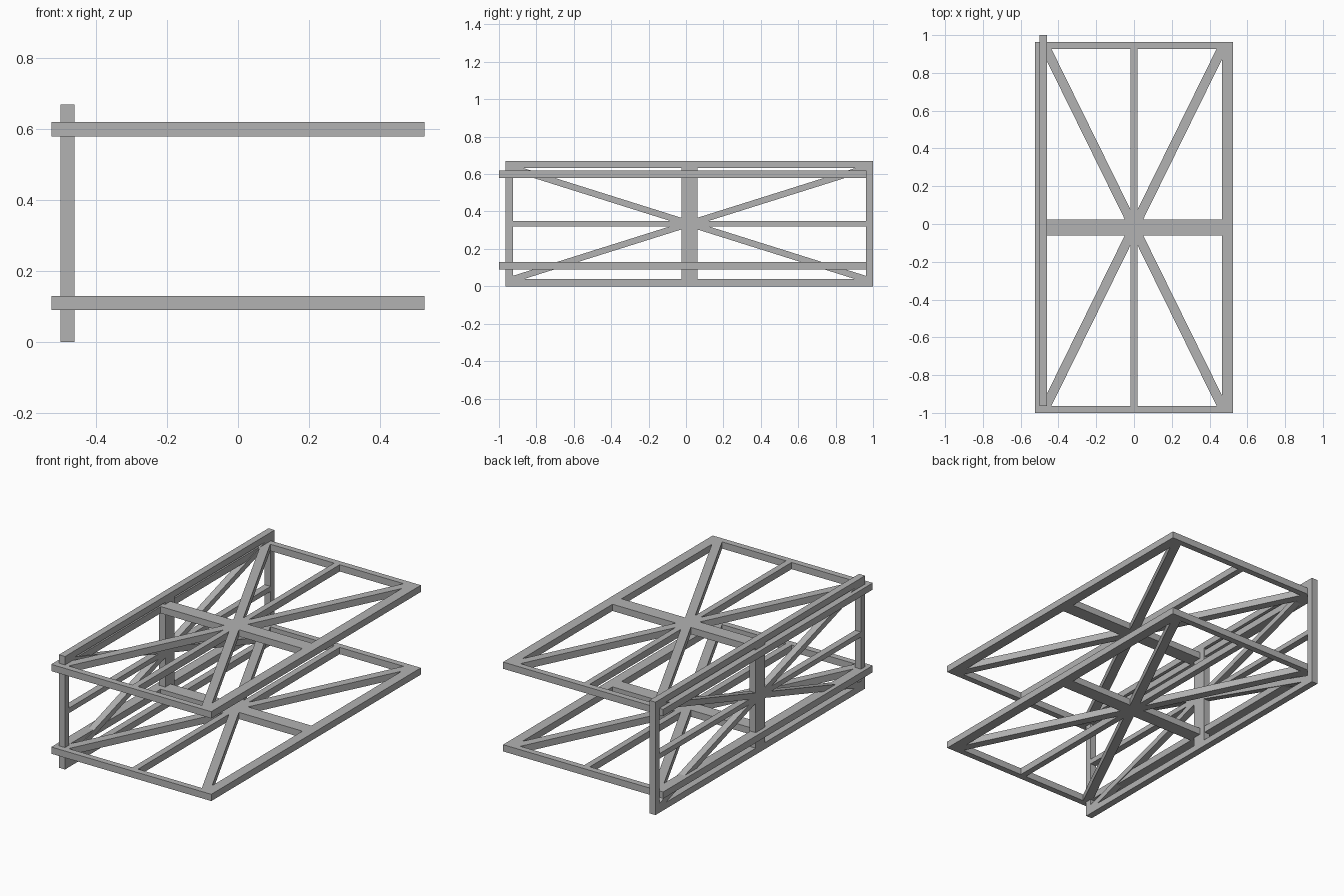
import bpy, bmesh, math
from mathutils import Matrix, Vector

if "Cube" in bpy.data.objects:
    bpy.data.objects.remove(bpy.data.objects["Cube"], do_unlink=True)

# Single material
grey = bpy.data.materials.new("plain grey")
grey.use_nodes = True
colour = (0.45, 0.45, 0.45, 1)
grey.diffuse_color = colour
grey.node_tree.nodes["Principled BSDF"].inputs["Base Color"].default_value = colour

THICK = 0.04


def bar(name, start, end, width, place):
    """Flat bar between two points of the frame plane, put in the scene by place."""
    a, b = Vector((*start, 0)), Vector((*end, 0))
    run = b - a
    bm = bmesh.new()
    bmesh.ops.create_cube(bm, size=1)
    turn = Matrix.Rotation(math.atan2(run.y, run.x), 4, "Z")
    size = Matrix.Diagonal((run.length, width, THICK, 1))
    bm.transform(place @ Matrix.Translation((a + b) / 2) @ turn @ size)
    mesh = bpy.data.meshes.new(name)
    bm.to_mesh(mesh)
    bm.free()
    mesh.materials.append(grey)
    bpy.context.collection.objects.link(bpy.data.objects.new(name, mesh))


def braced_frame(name, half_u, half_v, rail, end, cross, spine, brace, place):
    """Rectangle with long rails, end bars, a cross bar, a spine and diagonals."""
    in_u, in_v = half_u - rail, half_v - end
    for side, label in ((-1, "a"), (1, "b")):
        u, v = side * (half_u - rail / 2), side * (half_v - end / 2)
        bar(f"{name}_rail_{label}", (u, -half_v), (u, half_v), rail, place)
        bar(f"{name}_end_bar_{label}", (-in_u, v), (in_u, v), end, place)
        bar(f"{name}_diagonal_{label}", (-side * in_u, -in_v), (side * in_u, in_v), brace, place)
    bar(f"{name}_cross_bar", (-in_u, 0), (in_u, 0), cross, place)
    bar(f"{name}_spine", (0, -in_v), (0, in_v), spine, place)


# Two level frames
for name, z in (("lower_frame", 0.11), ("upper_frame", 0.60)):
    braced_frame(name, 0.525, 0.982, 0.06, 0.037, 0.085, 0.037, 0.05,
                 Matrix.Translation((0, -0.018, z)))

# Upright side frame
upright = Matrix.Translation((-0.48, 0.018, 0.335)) @ Matrix.Rotation(math.pi / 2, 4, "Y")
braced_frame("side_frame", 0.335, 0.982, 0.038, 0.038, 0.085, 0.03, 0.034, upright)
